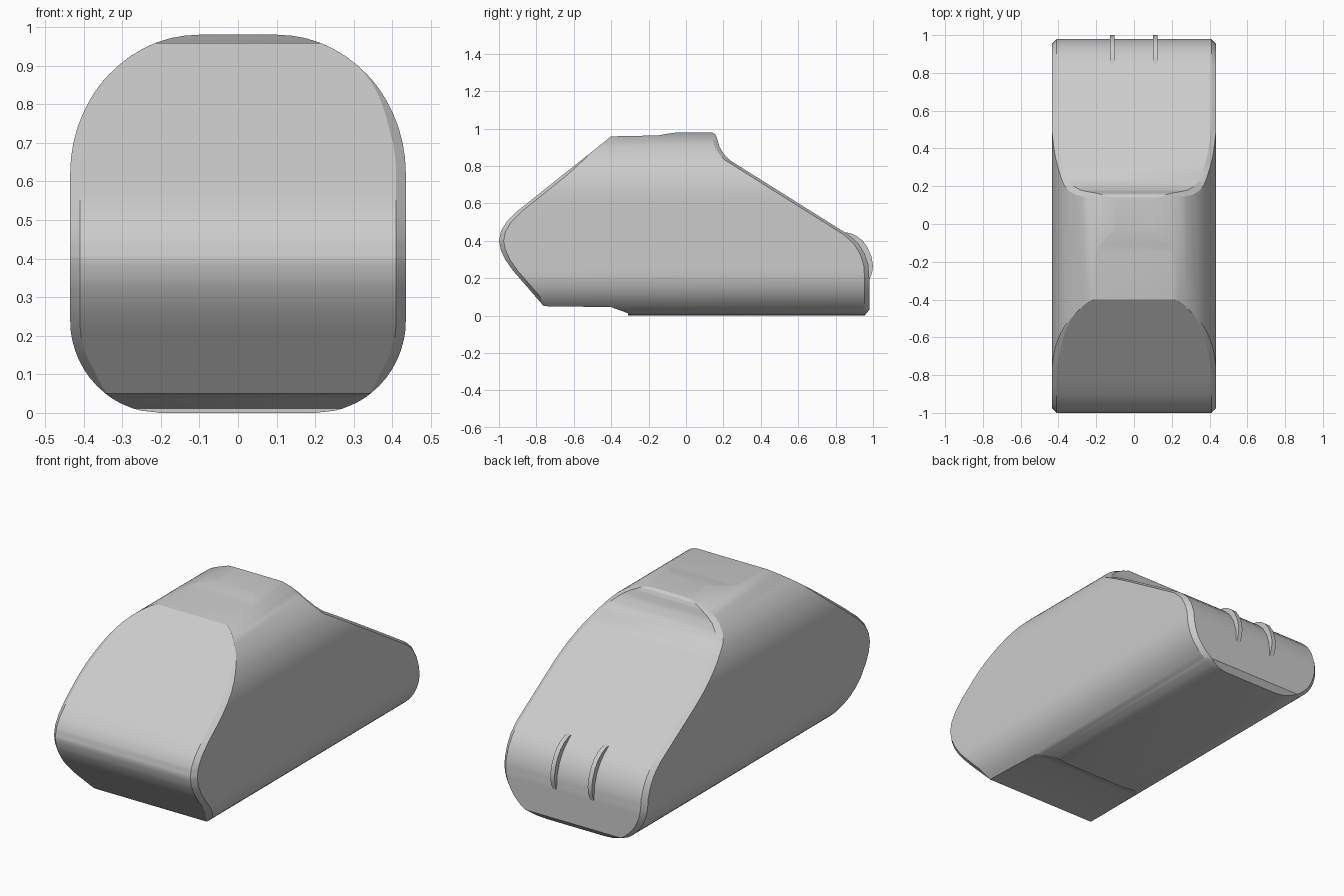
import bpy, bmesh, math

if "Cube" in bpy.data.objects:
    bpy.data.objects.remove(bpy.data.objects["Cube"])

grey = bpy.data.materials.new("plain_grey")
grey.diffuse_color = (0.6, 0.6, 0.6, 1)
grey.use_nodes = True
grey.node_tree.nodes["Principled BSDF"].inputs["Base Color"].default_value = grey.diffuse_color

# Side outline: y of the front and of the rear at each height (z, y)
FRONT = [(0, -.31), (.012, -.31), (.045, -.40), (.05, -.76), (.24, -.925),
         (.30, -.967), (.35, -.99), (.40, -1.0), (.45, -.99), (.50, -.96),
         (.56, -.90), (.958, -.40), (.963, -.15), (.972, -.10), (.98, -.04)]
REAR = [(0, .955), (.03, .98), (.20, .98), (.27, .975), (.33, .955),
        (.38, .925), (.41, .895), (.435, .865), (.83, .235), (.86, .205),
        (.90, .18), (.95, .165), (.97, .155), (.98, .14)]


def interp(table, z):
    for (z0, y0), (z1, y1) in zip(table, table[1:]):
        if z <= z1:
            return y0 + (y1 - y0) * (z - z0) / (z1 - z0)
    return table[-1][1]


def half_width(z):
    """Rounded front outline: small corners below, large ones above."""
    if z < .24:
        return .2 + .235 * math.sqrt(max(0, 1 - ((.24 - z) / .24) ** 2))
    if z > .62:
        return .1 + .335 * math.sqrt(max(0, 1 - ((z - .62) / .36) ** 2))
    return .435


def clamp(v):
    return max(.04, min(1, v))


def finish(name, bm, angle):
    bmesh.ops.recalc_face_normals(bm, faces=bm.faces)
    mesh = bpy.data.meshes.new(name)
    bm.to_mesh(mesh)
    bm.free()
    mesh.materials.append(grey)
    ob = bpy.data.objects.new(name, mesh)
    bpy.context.collection.objects.link(ob)
    bpy.ops.object.select_all(action='DESELECT')
    ob.select_set(True)
    bpy.context.view_layer.objects.active = ob
    bpy.ops.object.shade_smooth_by_angle(angle=math.radians(angle))
    return ob


# Body: level eight-point rings with chamfered corners, lofted upward
levels = {round(z, 4) for z, _ in FRONT + REAR}
for i in range(15):
    s = math.sin(i / 14 * math.pi / 2)
    levels |= {round(.24 - .24 * s, 4), round(.62 + .36 * s, 4)}
kept = []
keys = {round(z, 4) for z, _ in FRONT + REAR}
for z in sorted(levels):
    if z in keys or not kept or z - kept[-1] > .003:
        kept.append(z)

bm = bmesh.new()
rings = []
for z in kept:
    w, f, r = half_width(z), interp(FRONT, z), interp(REAR, z)
    cf = .025 * clamp(min((z - .04) / .06, (.9 - z) / .15))
    cr = .025 * clamp((.98 - z) / .02)
    half = [(w - cf, f), (w, f + cf), (w, r - cr), (w - cr, r)]
    loop = half + [(-x, y) for x, y in reversed(half)]
    rings.append([bm.verts.new((x, y, z)) for x, y in loop])
for a, b in zip(rings, rings[1:]):
    for i in range(8):
        j = (i + 1) % 8
        bm.faces.new((a[i], a[j], b[j], b[i]))
bm.faces.new(rings[0])
bm.faces.new(rings[-1])
finish("body", bm, 24)

# Two slim curved ridges over the rear edge
ARC = [(.84, .445), (.875, .442), (.91, .427), (.945, .40), (.97, .365),
       (.99, .32), (1.0, .27), (.995, .23), (.98, .19),
       (.94, .20), (.92, .30), (.86, .38)]
for side, x0 in (("left", -.115), ("right", .112)):
    bm = bmesh.new()
    caps = [[bm.verts.new((x0 + dx, y, z)) for y, z in ARC] for dx in (-.0125, .0125)]
    for cap in caps:
        bm.faces.new(cap)
    n = len(ARC)
    for i in range(n):
        j = (i + 1) % n
        bm.faces.new((caps[0][i], caps[0][j], caps[1][j], caps[1][i]))
    finish("rear_ridge_" + side, bm, 30)
